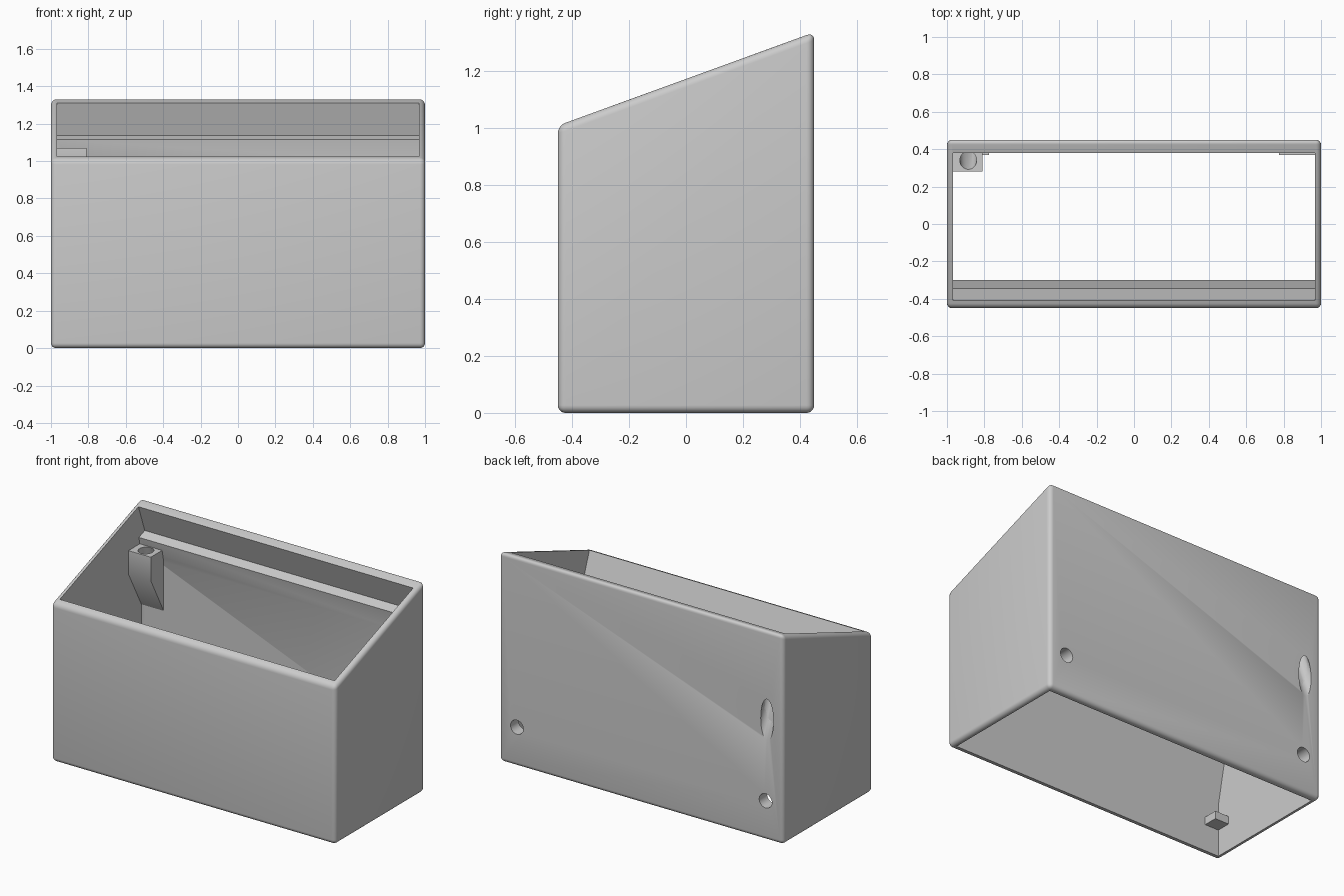
import bpy, bmesh, math
from mathutils import Vector

if "Cube" in bpy.data.objects:
    bpy.data.objects.remove(bpy.data.objects["Cube"])

SLOPE = math.tan(math.radians(20))
DOWN = Vector((0, math.sin(math.radians(20)), -math.cos(math.radians(20))))  # into the sloped opening

grey = bpy.data.materials.new("grey plastic")
grey.diffuse_color = (0.6, 0.6, 0.6, 1)
grey.use_nodes = True
grey.node_tree.nodes["Principled BSDF"].inputs["Base Color"].default_value = grey.diffuse_color


def prism(name, profile, x0, x1):
    """Extrude a (y, z) profile from x0 to x1."""
    bm = bmesh.new()
    face = bm.faces.new([bm.verts.new((x0, y, z)) for y, z in profile])
    ext = bmesh.ops.extrude_face_region(bm, geom=[face])
    moved = [v for v in ext["geom"] if isinstance(v, bmesh.types.BMVert)]
    bmesh.ops.translate(bm, verts=moved, vec=(x1 - x0, 0, 0))
    bmesh.ops.recalc_face_normals(bm, faces=bm.faces)
    mesh = bpy.data.meshes.new(name)
    bm.to_mesh(mesh)
    bm.free()
    mesh.materials.append(grey)
    ob = bpy.data.objects.new(name, mesh)
    bpy.context.collection.objects.link(ob)
    return ob


def block(name, x0, x1, y0, y1, z0, z1):
    return prism(name, [(y0, z0), (y1, z0), (y1, z1), (y0, z1)], x0, x1)


def rod(name, start, direction, length, radius):
    """Round cutter running from start along direction."""
    d = Vector(direction).normalized()
    bpy.ops.mesh.primitive_cylinder_add(
        vertices=32, radius=radius, depth=length,
        location=Vector(start) + d * length / 2,
        rotation=d.to_track_quat('Z', 'Y').to_euler())
    ob = bpy.context.object
    ob.name = name
    ob.data.materials.append(grey)
    return ob


def activate(ob):
    bpy.ops.object.select_all(action='DESELECT')
    ob.select_set(True)
    bpy.context.view_layer.objects.active = ob


def cut(ob, cutter):
    activate(ob)
    mod = ob.modifiers.new("cut", 'BOOLEAN')
    mod.operation = 'DIFFERENCE'
    mod.solver = 'EXACT'
    mod.object = cutter
    bpy.ops.object.modifier_apply(modifier=mod.name)


def top_z(y):
    return 1.173 + SLOPE * y


# Outer body with rounded edges
shell = prism("housing_shell", [(-0.45, 0), (0.45, 0), (0.45, top_z(0.45)),
                                (-0.45, top_z(-0.45))], -1, 1)
activate(shell)
bev = shell.modifiers.new("round", 'BEVEL')
bev.width = 0.027
bev.segments = 5
bev.limit_method = 'NONE'
bpy.ops.object.modifier_apply(modifier=bev.name)

# Inner space: tilted panel recess above, ledges, then the lower chamber open at the bottom
front_lip = Vector((0, -0.41, top_z(-0.41)))
back_lip = Vector((0, 0.38, top_z(0.38)))
front_in, back_in = front_lip + DOWN * 0.187, back_lip + DOWN * 0.187
front_up, back_up = front_lip - DOWN * 0.2, back_lip - DOWN * 0.2
cavity = prism("cavity_cutter", [
    (-0.41, -0.1), (-0.41, 0.33),
    (-0.30, front_in.z + SLOPE * (-0.30 - front_in.y)),
    (front_in.y, front_in.z), (front_up.y, front_up.z),
    (back_up.y, back_up.z), (back_in.y, back_in.z),
    (0.385, back_in.z + SLOPE * (0.385 - back_in.y)),
    (0.41, 0.99), (0.41, -0.1)], -0.967, 0.967)
cut(shell, cavity)

# Corner bracket with a sloping underside
bracket = prism("corner_bracket", [(0.28, 1.07), (0.415, 1.07), (0.415, 0.67),
                                   (0.28, 0.92)], -0.972, -0.81)

# Slanted channel through bracket and back wall
channel = rod("channel_cutter", Vector((-0.886, 0.34, 1.07)) - DOWN * 0.05, DOWN, 0.7, 0.045)
cut(bracket, channel)
cut(shell, channel)
parts = [shell, bracket]
cutters = [cavity, channel]

# Screw bosses and holes on the back, small support blocks at the front corners
for side, label in ((-1, "left"), (1, "right")):
    x0, x1 = sorted((side * 0.972, side * 0.775))
    boss = block("screw_boss_" + label, x0, x1, 0.37, 0.415, 0.15, 0.35)
    hole = rod("hole_cutter_" + label, (side * 0.875, 0.3, 0.25), (0, 1, 0), 0.3, 0.045)
    cut(boss, hole)
    cut(shell, hole)
    x0, x1 = sorted((side * 0.972, side * 0.87))
    foot = block("support_block_" + label, x0, x1, -0.415, -0.32, 0.17, 0.22)
    parts += [boss, foot]
    cutters.append(hole)

for ob in cutters:
    bpy.data.objects.remove(ob)

# Smooth rounded edges, keep corners sharp
for ob in parts:
    activate(ob)
    bpy.ops.object.shade_smooth_by_angle(angle=math.radians(30))
